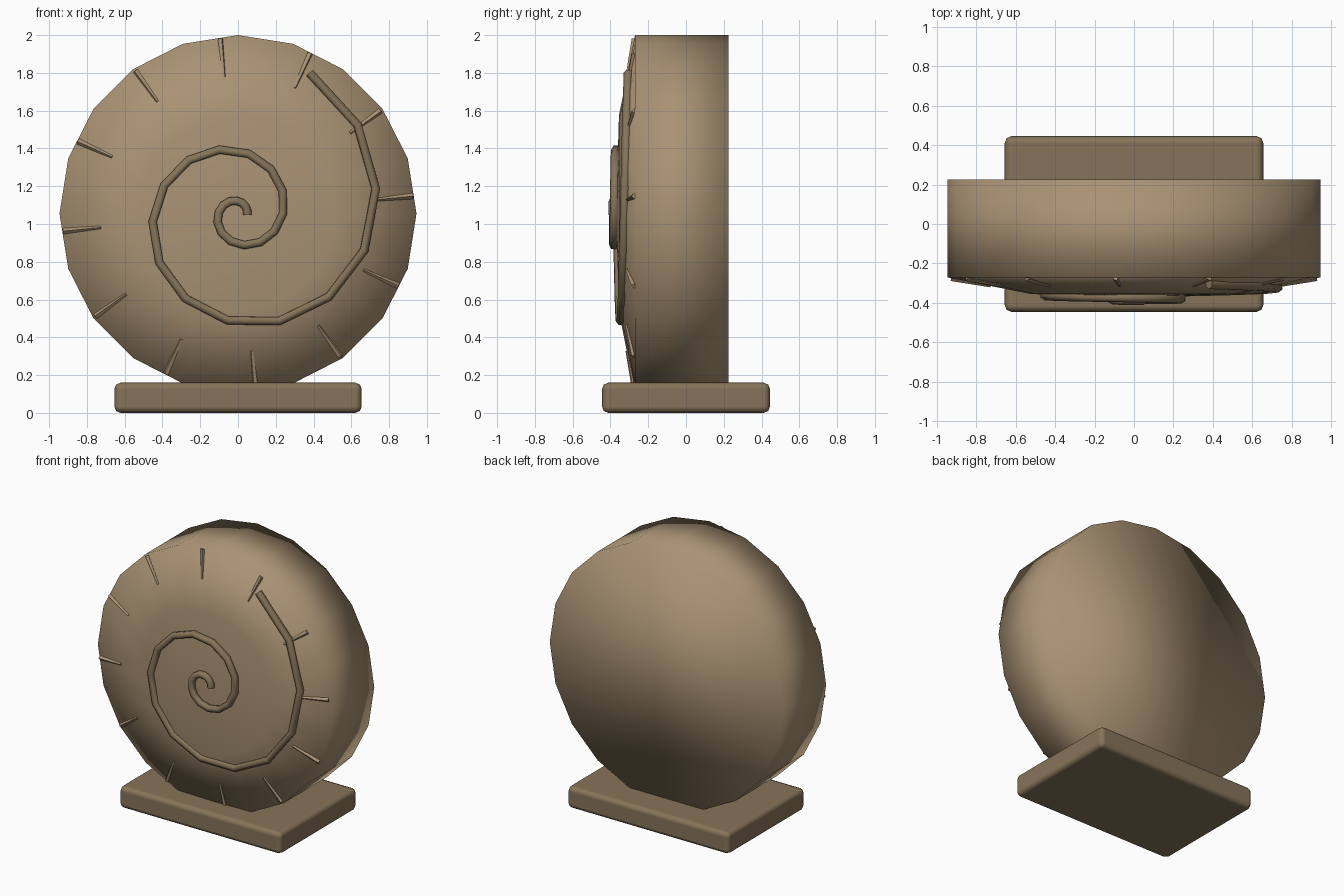
import bpy, bmesh
from math import sin, cos, tau, radians
from mathutils import Vector

if "Cube" in bpy.data.objects:
    bpy.data.objects.remove(bpy.data.objects["Cube"])

CENTRE = Vector((0, 0, 1.055))


def material(name, colour):
    mat = bpy.data.materials.new(name)
    mat.use_nodes = True
    mat.diffuse_color = (*colour, 1)
    mat.node_tree.nodes["Principled BSDF"].inputs["Base Color"].default_value = (*colour, 1)
    return mat


shell_tan = material("shell tan", (0.40, 0.29, 0.175))
dark_stone = material("dark stone", (0.24, 0.175, 0.10))


def add(name, data, mat):
    obj = bpy.data.objects.new(name, data)
    bpy.context.collection.objects.link(obj)
    data.materials.append(mat)
    return obj


def add_mesh(name, bm, mat, smooth):
    bmesh.ops.recalc_face_normals(bm, faces=bm.faces)
    for face in bm.faces:
        face.smooth = smooth
    mesh = bpy.data.meshes.new(name)
    bm.to_mesh(mesh)
    bm.free()
    return add(name, mesh, mat)


def on_disc(radius, angle, y):
    return CENTRE + Vector((radius * cos(angle), y, radius * sin(angle)))


# Shell: a twenty-sided drum with a shallow domed front
SIDES = 20
bm = bmesh.new()
rings = [[bm.verts.new(on_disc(r, tau * i / SIDES, y)) for i in range(SIDES)]
         for r, y in ((0.945, 0.225), (0.945, -0.27), (0.52, -0.355))]
for a, b in zip(rings, rings[1:]):
    for i in range(SIDES):
        j = (i + 1) % SIDES
        bm.faces.new((a[i], a[j], b[j], b[i]))
bm.faces.new(rings[0])
tip = bm.verts.new(on_disc(0, 0, -0.37))
for i in range(SIDES):
    bm.faces.new((rings[-1][i], rings[-1][(i + 1) % SIDES], tip))
add_mesh("shell", bm, shell_tan, True)

# Spiral ridge lying on the domed front
STEPS = 30
curve = bpy.data.curves.new("spiral_ridge", "CURVE")
curve.dimensions = "3D"
curve.bevel_depth = 0.025
curve.bevel_resolution = 1
curve.use_fill_caps = True
spline = curve.splines.new("POLY")
spline.points.add(STEPS)
for i, point in enumerate(spline.points):
    t = i / STEPS
    r = 0.05 + 0.786 * t ** 1.87
    y = -0.385 + 0.08 * (r / 0.836) ** 2
    point.co = (*on_disc(r, radians(-9) + 2.2 * tau * t, y), 1)
spline.use_smooth = True
add("spiral_ridge", curve, dark_stone)

# Thin tapering ribs around the rim
bm = bmesh.new()
for k in range(12):
    angle = 0.1 + tau * k / 12
    outer, inner = on_disc(0.93, angle, -0.273), on_disc(0.73, angle, -0.313)
    axis = outer - inner
    turn = axis.to_track_quat("Z", "Y").to_matrix().to_4x4()
    turn.translation = (outer + inner) / 2
    bmesh.ops.create_cone(bm, cap_ends=True, segments=4, radius1=0.008,
                          radius2=0.016, depth=axis.length, matrix=turn)
add_mesh("rim_ribs", bm, shell_tan, False)

# Bevelled base slab
bm = bmesh.new()
bmesh.ops.create_cube(bm, size=1)
for v in bm.verts:
    v.co = (v.co.x * 1.31, v.co.y * 0.89, (v.co.z + 0.5) * 0.16)
base = add_mesh("base", bm, dark_stone, True)
bevel = base.modifiers.new("Bevel", "BEVEL")
bevel.width = 0.034
bevel.segments = 2
bevel.harden_normals = True
